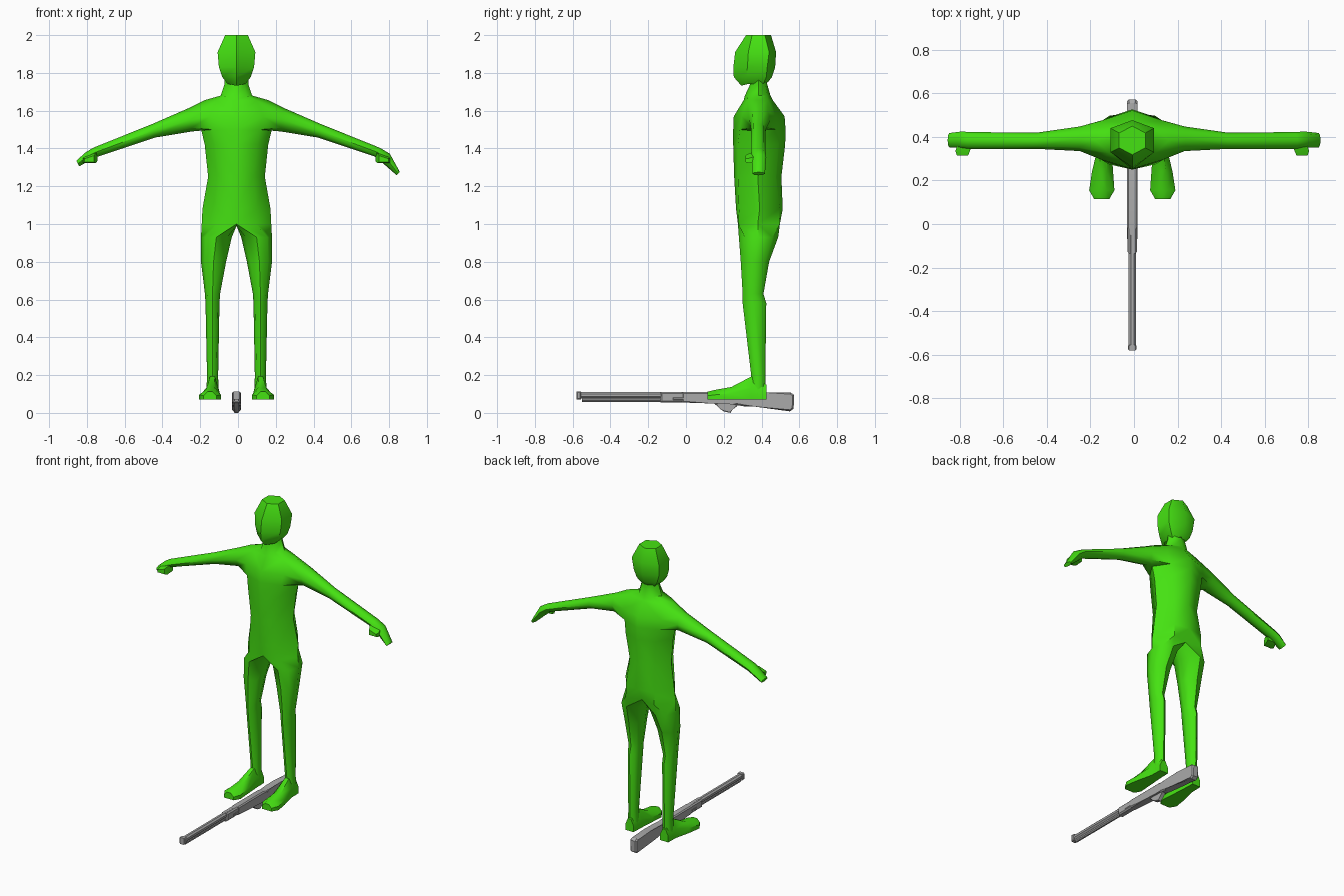
import bpy, bmesh, math

if "Cube" in bpy.data.objects:
    bpy.data.objects.remove(bpy.data.objects["Cube"])

CX = -0.008  # shared centre line of figure and rifle


def material(name, rgb):
    m = bpy.data.materials.new(name)
    m.diffuse_color = (*rgb, 1)
    m.use_nodes = True
    m.node_tree.nodes["Principled BSDF"].inputs["Base Color"].default_value = m.diffuse_color
    return m


GREEN = material("bright green", (0.06, 0.76, 0.006))
GREY = material("metal grey", (0.40, 0.40, 0.40))


def finish(bm, name, mat, angle=40):
    bmesh.ops.remove_doubles(bm, verts=bm.verts[:], dist=1e-4)
    bmesh.ops.recalc_face_normals(bm, faces=bm.faces[:])
    me = bpy.data.meshes.new(name)
    bm.to_mesh(me)
    bm.free()
    ob = bpy.data.objects.new(name, me)
    bpy.context.collection.objects.link(ob)
    me.materials.append(mat)
    ob.location.x = CX
    bpy.ops.object.select_all(action='DESELECT')
    ob.select_set(True)
    bpy.context.view_layer.objects.active = ob
    bpy.ops.object.shade_smooth_by_angle(angle=math.radians(angle))
    return ob


def ring(bm, pts):
    return [bm.verts.new(p) for p in pts]


def bridge(bm, a, b, closed=True):
    n = len(a)
    for i in range(n if closed else n - 1):
        j = (i + 1) % n
        bm.faces.new((a[i], a[j], b[j], b[i]))


def loft(bm, rings, cap_start=True, cap_end=True):
    for a, b in zip(rings, rings[1:]):
        bridge(bm, a, b)
    if cap_start:
        bm.faces.new(rings[0])
    if cap_end:
        bm.faces.new(rings[-1])


# Torso rows: z, diagonal x, side x, then y from front centre to back centre
TORSO = [
    (1.00, .105, .184, .275, .278, .38, .497, .475),
    (1.08, .105, .180, .265, .280, .39, .495, .512),
    (1.25, .090, .150, .255, .275, .38, .475, .505),
    (1.42, .110, .168, .250, .275, .385, .490, .525),
    (1.50, .125, .187, .250, .285, .385, .480, .527),
    (1.57, .140, .210, .253, .295, .385, .475, .522),
    (1.655, .105, .170, .305, .325, .385, .435, .460),
    (1.68, .052, .083, .312, .328, .385, .430, .447),
    (1.74, .042, .063, .340, .350, .385, .420, .430),
    (1.80, .042, .063, .340, .350, .385, .420, .430),
]
# Leg rings: z, inner x, outer x, front y, back y
LEG = [
    (.93, .025, .188, .280, .488), (.80, .055, .188, .290, .440),
    (.63, .087, .167, .300, .410), (.58, .090, .164, .300, .425),
    (.20, .097, .156, .345, .420), (.09, .095, .160, .340, .420),
]
# Arm rings: top x, top z, bottom x, bottom z, front y, back y
ARM = [
    (.245, 1.617, .235, 1.490, .335, .448),
    (.440, 1.532, .430, 1.458, .345, .420),
    (.760, 1.403, .730, 1.358, .345, .422),
]
HAND = {
    1: [(.812, 1.372, .768, 1.328, .350, .425), (.865, 1.275, .848, 1.258, .352, .418)],
    -1: [(.800, 1.378, .765, 1.345, .350, .425), (.848, 1.335, .832, 1.305, .352, .418)],
}
S = math.sin(math.pi / 4)
OCT = [(-S, -S), (0, -1), (S, -S), (1, 0), (S, S), (0, 1), (-S, S), (-1, 0)]


def arm_ring(bm, s, xt, zt, xb, zb, yf, yb):
    pts = []
    for u, v in OCT:
        t = (v + 1) / 2
        pts.append((s * (xb + (xt - xb) * t), (yf + yb) / 2 + u * (yb - yf) / 2,
                    zb + (zt - zb) * t))
    return ring(bm, pts)


def leg_ring(bm, s, z, x0, x1, yf, yb):
    pts = []
    for k in range(8):
        a = -math.pi / 2 + k * math.pi / 4
        pts.append((s * ((x0 + x1) / 2 + math.cos(a) * (x1 - x0) / 2),
                    (yf + yb) / 2 + math.sin(a) * (yb - yf) / 2, z))
    return ring(bm, pts)


# Body: two halves welded on the centre line
bm = bmesh.new()
for s in (1, -1):
    rows = []
    for z, xd, xs, *ys in TORSO:
        xcol = (0, xd, xs, xd, 0)
        rows.append(ring(bm, [(s * x, y, z) for x, y in zip(xcol, ys)]))
    for i in range(len(rows) - 1):
        a, b = rows[i], rows[i + 1]
        for c in range(4):
            if i in (4, 5) and c in (1, 2):  # arm opening
                continue
            bm.faces.new((a[c], a[c + 1], b[c + 1], b[c]))
    lo, mid, hi = rows[4:7]
    hole = [lo[1], lo[2], lo[3], mid[3], hi[3], hi[2], hi[1], mid[1]]
    bm.verts.remove(mid[2])
    loft(bm, [hole] + [arm_ring(bm, s, *r) for r in ARM + HAND[s]], cap_start=False)
    crotch = ring(bm, [(0, y, .99) for y in (.43, .38, .33)])
    loft(bm, [rows[0] + crotch] + [leg_ring(bm, s, *r) for r in LEG], cap_start=False)
finish(bm, "body", GREEN, 50)

# Head: six-sided rings with a point at front and back
HEAD = [
    (1.742, .048, .293, .330, .410, .435, -.010),
    (1.778, .075, .253, .320, .425, .455, 0),
    (1.83, .093, .251, .325, .430, .472, 0),
    (1.91, .100, .260, .330, .440, .477, 0),
    (2.00, .060, .318, .350, .418, .450, 0),
]
bm = bmesh.new()
loft(bm, [ring(bm, [(0, f, z + dz), (w, y1, z), (w, y2, z), (0, b, z - dz),
                    (-w, y2, z), (-w, y1, z)])
          for z, w, f, y1, y2, b, dz in HEAD])
finish(bm, "head", GREEN, 45)

# Feet: sections along the sole: y, inner x, outer x, top z
FOOT = [(.425, .098, .158, .150), (.345, .095, .160, .192), (.24, .088, .185, .137),
        (.155, .082, .198, .122), (.115, .105, .175, .112)]
# Thumbs: sections pointing forward: y, x range, z range
THUMB = [(.375, .735, .800, 1.335, 1.385), (.335, .745, .812, 1.322, 1.375),
         (.314, .755, .805, 1.328, 1.362)]
for s, side in ((1, "right"), (-1, "left")):
    bm = bmesh.new()
    loft(bm, [ring(bm, [(s * x, y, z) for x, z in (
        (a, .07), (b, .07), (b, .07 + (t - .07) * .5), (b - .3 * (b - a), t),
        (a + .3 * (b - a), t), (a, .07 + (t - .07) * .5))]) for y, a, b, t in FOOT])
    finish(bm, side + " foot", GREEN, 45)
    bm = bmesh.new()
    loft(bm, [ring(bm, [(s * a, y, z1), (s * b, y, (z0 + z1) / 2),
                        (s * b, y, z0), (s * a, y, z0)]) for y, a, b, z0, z1 in THUMB])
    finish(bm, side + " thumb", GREEN, 45)


# Rifle helpers
def plate(name, profile, half, bevel=.006):
    bm = bmesh.new()
    loft(bm, [ring(bm, [(x, y, z) for y, z in profile]) for x in (-half, half)])
    if bevel:
        side = [e for e in bm.edges if abs(e.verts[0].co.x - e.verts[1].co.x) < 1e-6]
        bmesh.ops.bevel(bm, geom=side, offset=bevel, segments=1, affect='EDGES')
    finish(bm, name, GREY, 30)


def box(name, y0, y1, z0, z1, half, bevel=.005):
    plate(name, [(y0, z0), (y1, z0), (y1, z1), (y0, z1)], half, bevel)


def tube(name, y0, y1, z, r):
    bm = bmesh.new()
    loft(bm, [ring(bm, [(r * math.cos(k * math.pi / 4 + .3927), y,
                         z + r * math.sin(k * math.pi / 4 + .3927)) for k in range(8)])
              for y in (y0, y1)])
    finish(bm, name, GREY, 30)


# Rifle
tube("barrel", -.575, -.05, .094, .018)
tube("magazine tube", -.55, -.05, .069, .012)
box("muzzle band", -.58, -.555, .07, .113, .02)
box("fore grip", -.135, .0, .055, .11, .022, .008)
plate("receiver", [(-.02, .055), (.13, .05), (.25, .045), (.30, .05), (.30, .10),
                   (.25, .11), (-.02, .11)], .025, .007)
for s in (1, -1):
    box("side lug", -.07, -.01, .067, .082, .024, .003)
    break
plate("trigger guard", [(.15, .05), (.18, .022), (.20, .008), (.235, 0), (.245, .02),
                        (.27, .035), (.28, .05)], .012, .003)
plate("stock", [(.25, .045), (.31, .034), (.36, .042), (.55, .008), (.57, .022),
                (.572, .095), (.555, .107), (.42, .108), (.34, .098), (.25, .108)], .024, .008)
